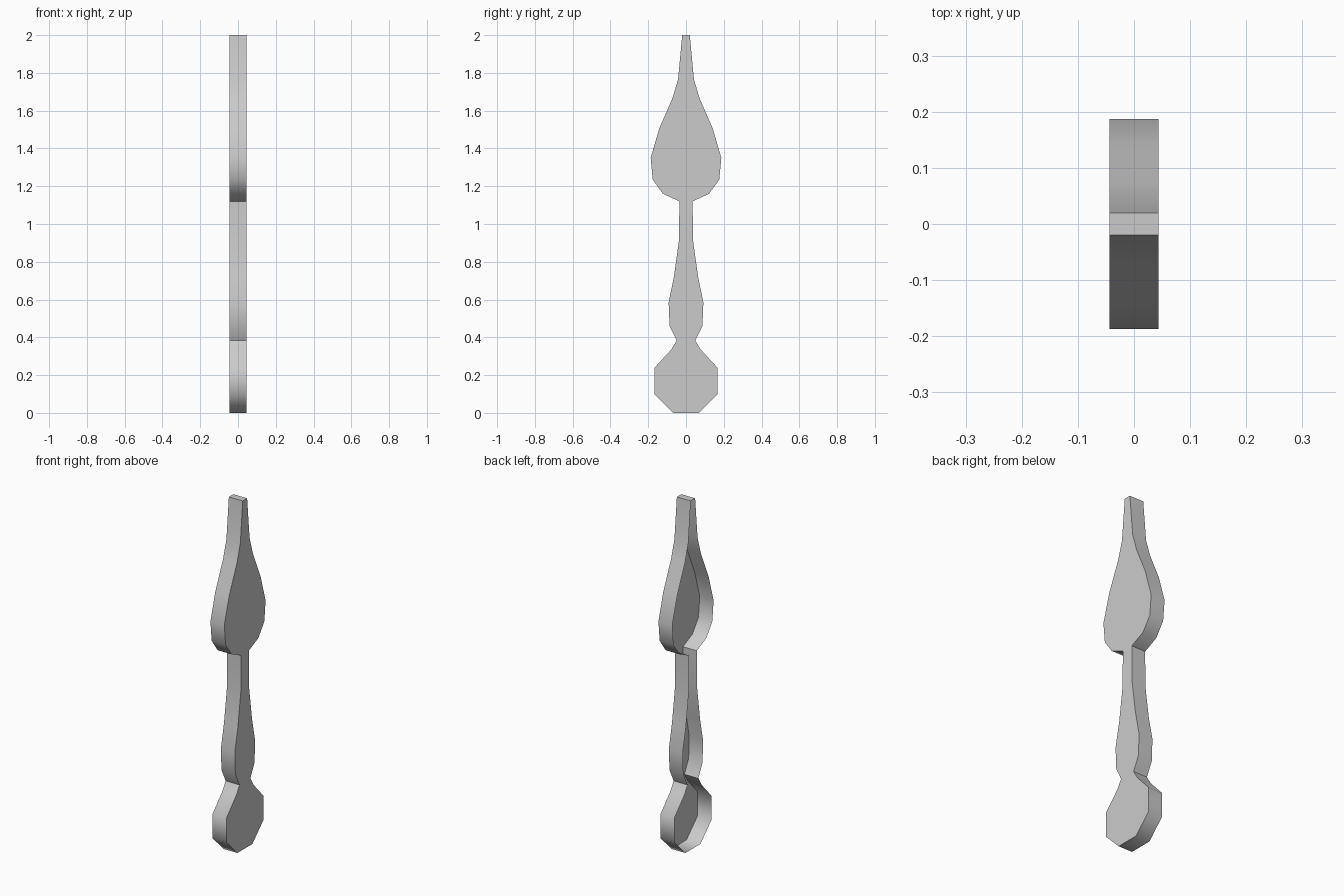
import bpy, bmesh, math

if "Cube" in bpy.data.objects:
    bpy.data.objects.remove(bpy.data.objects["Cube"])

HALF_THICK = 0.044

# half-width, height up one side of the silhouette
profile = [
    (0.068, 0.00), (0.168, 0.10), (0.168, 0.238), (0.078, 0.335),   # round foot
    (0.049, 0.383), (0.087, 0.46), (0.092, 0.585), (0.064, 0.72),   # grip
    (0.037, 0.915), (0.035, 1.12),                                  # neck
    (0.122, 1.16), (0.176, 1.235), (0.187, 1.35), (0.142, 1.505),   # leaf blade
    (0.072, 1.665), (0.042, 1.765), (0.020, 2.00),                  # tip
]
outline = profile + [(-y, z) for y, z in reversed(profile)]

# Flat face on +x, walls running back to an open -x side
bm = bmesh.new()
front = [bm.verts.new((HALF_THICK, y, z)) for y, z in outline]
back = [bm.verts.new((-HALF_THICK, y, z)) for y, z in outline]
bm.faces.new(front)
n = len(outline)
for i in range(n):
    j = (i + 1) % n
    bm.faces.new((front[j], front[i], back[i], back[j]))

mesh = bpy.data.meshes.new("leaf_blade_spindle")
bm.to_mesh(mesh)
bm.free()
spindle = bpy.data.objects.new("leaf_blade_spindle", mesh)
bpy.context.collection.objects.link(spindle)

# Soft walls, crisp rim and crisp pinches
bpy.context.view_layer.objects.active = spindle
spindle.select_set(True)
bpy.ops.object.shade_smooth_by_angle(angle=math.radians(52))
